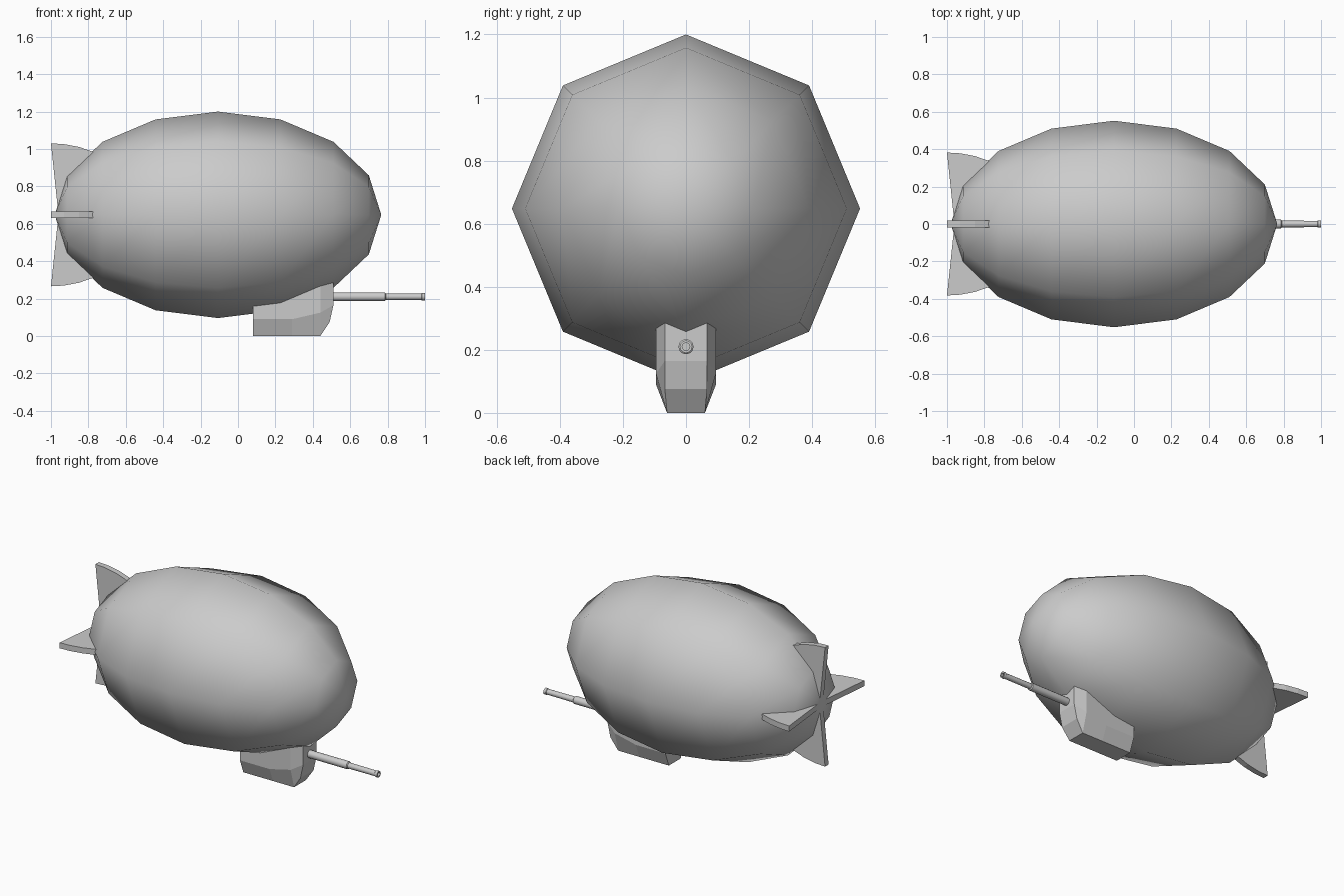
import bpy, bmesh, math
from mathutils import Matrix, Vector

if "Cube" in bpy.data.objects:
    bpy.data.objects.remove(bpy.data.objects["Cube"])

AXIS_Z = 0.648


def finish(name, bm, angle=None):
    bmesh.ops.recalc_face_normals(bm, faces=bm.faces[:])
    me = bpy.data.meshes.new(name)
    bm.to_mesh(me)
    bm.free()
    ob = bpy.data.objects.new(name, me)
    bpy.context.collection.objects.link(ob)
    if angle:
        bpy.ops.object.select_all(action='DESELECT')
        bpy.context.view_layer.objects.active = ob
        ob.select_set(True)
        bpy.ops.object.shade_smooth_by_angle(angle=math.radians(angle))
    return ob


# Gas envelope: eight-sided smooth ellipsoid lying along x
bm = bmesh.new()
bmesh.ops.create_uvsphere(
    bm, u_segments=8, v_segments=8, radius=1,
    matrix=Matrix.Translation((-0.107, 0, AXIS_Z))
    @ Matrix.Diagonal((0.873, 0.552, 0.552, 1))
    @ Matrix.Rotation(math.pi / 2, 4, 'Y'))
finish("envelope", bm, 60)

# Tail fins: one plate profile (x, radius) repeated around the axis
fin = [(-0.96, 0), (-1.0, 0.382), (-0.93, 0.378), (-0.85, 0.363),
       (-0.77, 0.335), (-0.86, 0.12), (-0.90, 0)]
for i, side in enumerate(("top", "right", "bottom", "left")):
    bm = bmesh.new()
    face = bm.faces.new([bm.verts.new((x, -0.018, r)) for x, r in fin])
    ext = bmesh.ops.extrude_face_region(bm, geom=[face])
    moved = [v for v in ext["geom"] if isinstance(v, bmesh.types.BMVert)]
    bmesh.ops.translate(bm, verts=moved, vec=(0, 0.036, 0))
    bm.transform(Matrix.Translation((0, 0, AXIS_Z))
                 @ Matrix.Rotation(i * math.pi / 2, 4, 'X'))
    finish(side + "_fin", bm)

# Gondola: half sections lofted from rear to nose, mirrored across y
sections = [
    [(0.08, 0.06, 0), (0.08, 0.095, 0.09), (0.08, 0.095, 0.22)],
    [(0.29, 0.06, 0), (0.29, 0.095, 0.09), (0.29, 0.095, 0.26)],
    [(0.44, 0.06, 0), (0.44, 0.095, 0.125), (0.44, 0.095, 0.32)],
    [(0.49, 0.067, 0.075), (0.51, 0.067, 0.165), (0.51, 0.067, 0.32)],
]
bm = bmesh.new()
rings = []
for s in sections:
    pts = s + [(x, -y, z) for x, y, z in reversed(s)]
    rings.append([bm.verts.new(p) for p in pts])
for a, b in zip(rings, rings[1:]):
    for k in range(6):
        n = (k + 1) % 6
        bm.faces.new((a[k], a[n], b[n], b[k]))
for r in (rings[0], rings[-1]):
    bm.faces.new((r[0], r[1], r[4], r[5]))
    bm.faces.new((r[1], r[2], r[3], r[4]))
finish("gondola", bm)

# Gun barrel: stepped tube with a hollow muzzle, lathed around x
profile = [(0.48, 0), (0.48, 0.024), (0.785, 0.024), (0.79, 0.018),
           (0.98, 0.017), (0.983, 0.02), (1.0, 0.02), (1.0, 0.012),
           (0.97, 0.012), (0.97, 0)]
bm = bmesh.new()
verts = [bm.verts.new((x, 0, 0.21 + r)) for x, r in profile]
edges = [bm.edges.new(p) for p in zip(verts, verts[1:])]
bmesh.ops.spin(bm, geom=verts + edges, cent=Vector((0, 0, 0.21)),
               axis=(1, 0, 0), angle=2 * math.pi, steps=12)
bmesh.ops.remove_doubles(bm, verts=bm.verts[:], dist=0.0005)
finish("gun_barrel", bm, 35)
